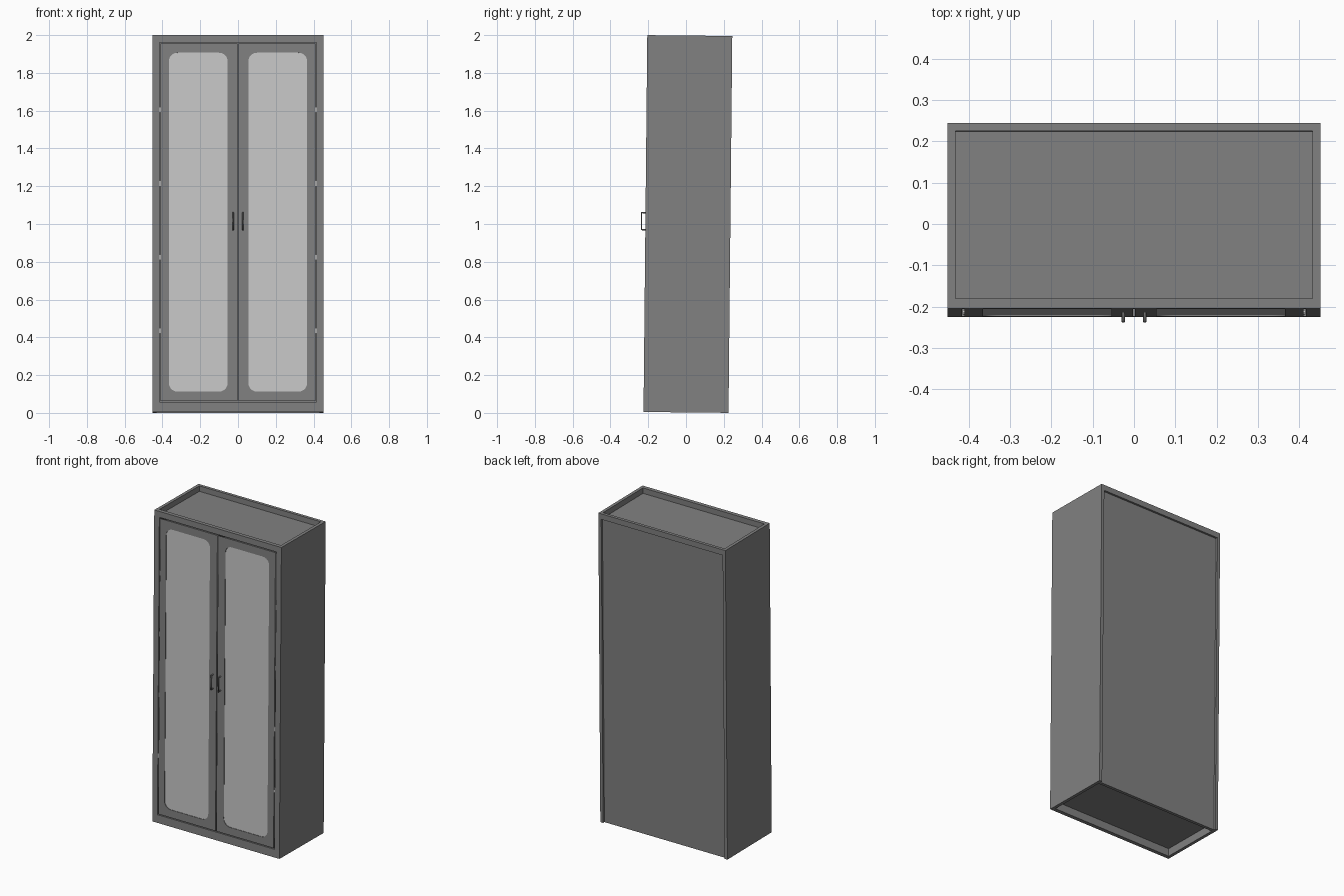
import bpy
import bmesh
from math import cos, sin, pi
from mathutils import Matrix, Vector

if "Cube" in bpy.data.objects:
    bpy.data.objects.remove(bpy.data.objects["Cube"])

W, D, H = 0.452, 0.225, 1.995      # half width, half depth, height
# The cabinet leans back very slightly
LEAN = (Matrix.Translation((0, 0.01, 1)) @ Matrix.Rotation(-0.01, 4, 'X')
        @ Matrix.Translation((0, 0, -H / 2)))


def material(name, value):
    m = bpy.data.materials.new(name)
    m.use_nodes = True
    color = (value, value, value, 1)
    m.diffuse_color = color
    m.node_tree.nodes["Principled BSDF"].inputs["Base Color"].default_value = color
    return m


METAL = material("grey metal", 0.22)
GLASS = material("pale glass", 0.58)


def add(name, mesh, mat):
    mesh.materials.append(mat)
    ob = bpy.data.objects.new(name, mesh)
    bpy.context.collection.objects.link(ob)
    ob.matrix_world = LEAN
    return ob


def box(name, x, y, z, mat=METAL):
    bm = bmesh.new()
    bmesh.ops.create_cube(bm, size=1)
    for v in bm.verts:
        v.co = Vector([lo + (hi - lo) * (c + 0.5) for c, (lo, hi) in zip(v.co, (x, y, z))])
    mesh = bpy.data.meshes.new(name)
    bm.to_mesh(mesh)
    bm.free()
    return add(name, mesh, mat)


def rounded(x, z, r, steps=6):
    """Corner points of a rounded rectangle in the front plane."""
    if r == 0:
        return [(x[0], z[0]), (x[1], z[0]), (x[1], z[1]), (x[0], z[1])]
    centres = [(x[1] - r, z[1] - r), (x[0] + r, z[1] - r),
               (x[0] + r, z[0] + r), (x[1] - r, z[0] + r)]
    return [(cx + r * cos((q + i / steps) * pi / 2), cz + r * sin((q + i / steps) * pi / 2))
            for q, (cx, cz) in enumerate(centres) for i in range(steps + 1)]


def panel(name, loops, y, mat):
    """Flat plate between two depths; a second loop is a hole."""
    curve = bpy.data.curves.new(name, 'CURVE')
    curve.dimensions = '2D'
    curve.fill_mode = 'BOTH'
    curve.extrude = (y[1] - y[0]) / 2
    for pts in loops:
        s = curve.splines.new('POLY')
        s.points.add(len(pts) - 1)
        for p, (px, pz) in zip(s.points, pts):
            p.co = (px, pz, 0, 1)
        s.use_cyclic_u = True
    helper = bpy.data.objects.new(name + "_outline", curve)
    bpy.context.collection.objects.link(helper)
    bpy.context.view_layer.update()
    graph = bpy.context.evaluated_depsgraph_get()
    mesh = bpy.data.meshes.new_from_object(helper.evaluated_get(graph))
    bpy.data.objects.remove(helper)
    mesh.transform(Matrix.Translation((0, sum(y) / 2, 0)) @ Matrix.Rotation(pi / 2, 4, 'X'))
    mesh.materials.clear()
    return add(name, mesh, mat)


# Closed body, set back behind the doors, rims and rear lips
box("cabinet_body", (-0.432, 0.432), (-0.205, 0.212), (0.05, H - 0.035))

# Front rails and rear rims around the recessed top and base
box("top_rail", (-0.432, 0.432), (-D, -0.2), (H - 0.038, H))
box("bottom_rail", (-0.432, 0.432), (-D, -0.2), (0, 0.052))
box("top_rear_rim", (-0.432, 0.432), (0.205, D), (H - 0.036, H))
box("bottom_rear_rim", (-0.432, 0.432), (0.192, 0.212), (0, 0.052))

for side, s in (("right", -1), ("left", 1)):
    def span(a, b):
        return tuple(sorted((s * a, s * b)))

    # Outer wall and front post
    box(side + "_wall", span(0.432, W), (-D, D), (0, H))
    box(side + "_front_post", span(0.416, 0.433), (-D, -0.2), (0.05, H - 0.036))

    # Door frame with a rounded window
    window = (span(0.055, 0.366), (0.108, 1.902))
    frame = rounded(span(0.003, 0.41), (0.058, 1.951), 0)
    panel(side + "_door", [frame, rounded(*window, 0.045)], (-D, -0.207), METAL)
    panel(side + "_glass", [rounded(*window, 0.045)], (-0.222, -0.212), GLASS)

    # Hinges in the outer door gap
    for i in range(4):
        z = 0.43 + 0.39 * i
        box(f"{side}_hinge_{i + 1}", span(0.411, 0.415), (-0.223, -0.2), (z - 0.015, z + 0.015), GLASS)

    # Square pull handle
    bar = bpy.data.curves.new(side + "_handle", 'CURVE')
    bar.dimensions = '3D'
    bar.bevel_depth = 0.004
    bar.bevel_resolution = 2
    bar.use_fill_caps = True
    line = bar.splines.new('POLY')
    line.points.add(3)
    ends = [(-0.22, 0.965), (-0.246, 0.965), (-0.246, 1.055), (-0.22, 1.055)]
    for p, (y, z) in zip(line.points, ends):
        p.co = (s * 0.026, y, z, 1)
    add(side + "_handle", bar, METAL)
